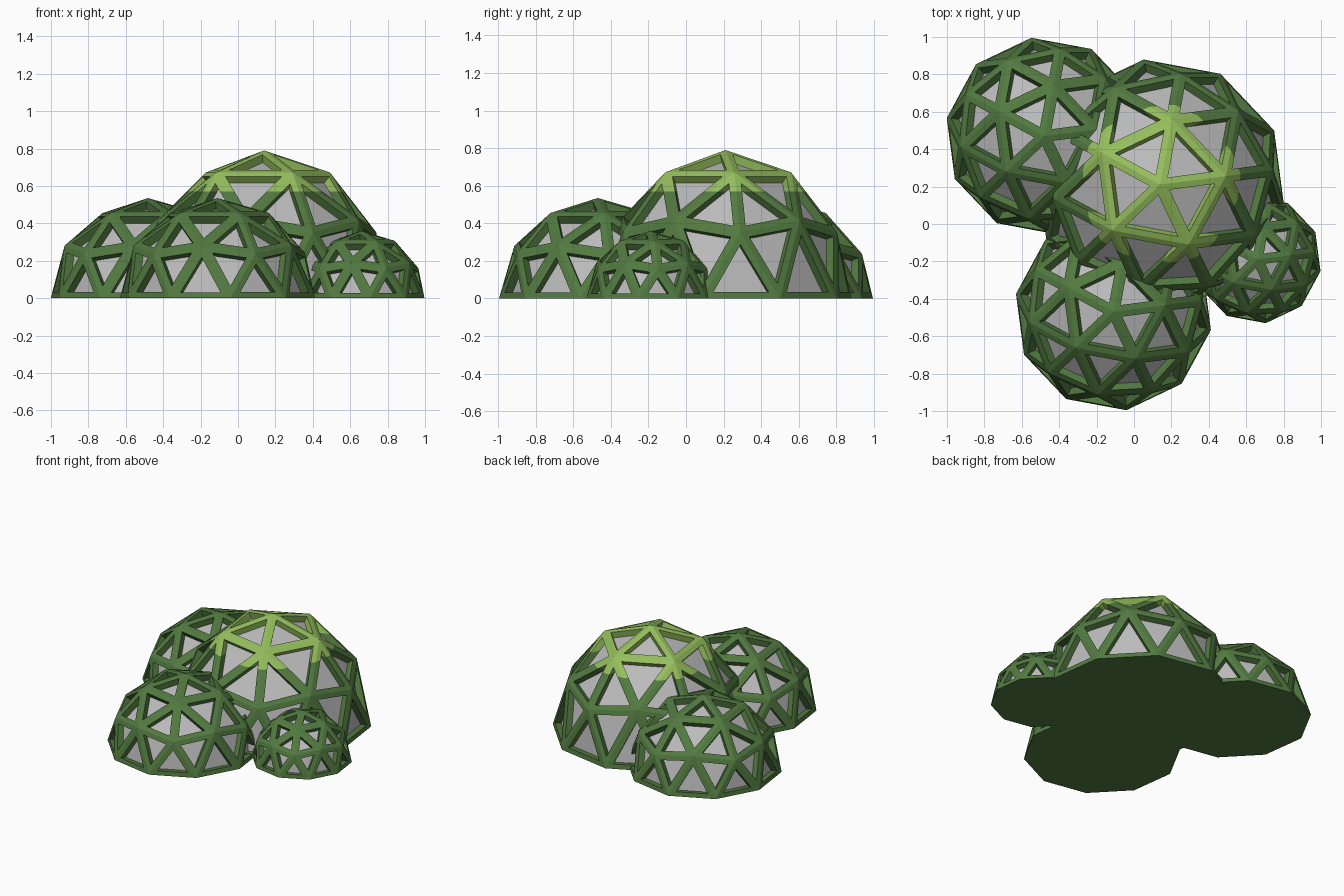
import bpy, bmesh, math
from mathutils import Matrix, Vector

if "Cube" in bpy.data.objects:
    bpy.data.objects.remove(bpy.data.objects["Cube"])


def material(name, rgb):
    m = bpy.data.materials.new(name)
    m.diffuse_color = (*rgb, 1.0)
    m.use_nodes = True
    m.node_tree.nodes["Principled BSDF"].inputs["Base Color"].default_value = m.diffuse_color
    return m


FRAME, PANEL, CROWN = 0, 1, 2
mats = [
    material("dark_green", (0.085, 0.195, 0.052)),
    material("pale_grey", (0.50, 0.50, 0.50)),
    material("light_green", (0.30, 0.52, 0.11)),
]
TURN = math.radians(7.5)


def dome(name, x, y, radius, height, strut, depth, crown_z=None):
    bm = bmesh.new()
    # lower-half removed from a geodesic ball
    bmesh.ops.create_icosphere(bm, subdivisions=2, radius=1.0)
    lower = [f for f in bm.faces if f.calc_center_median().z < 0]
    bmesh.ops.delete(bm, geom=lower, context='FACES')
    bm.transform(Matrix.Translation((x, y, 0)) @ Matrix.Rotation(TURN, 4, 'Z')
                 @ Matrix.Diagonal((radius, radius, height, 1)))
    bm.normal_update()

    # struts around sunken triangular panels
    panels = list(bm.faces)
    bmesh.ops.inset_individual(bm, faces=panels, thickness=strut,
                               use_even_offset=True)
    bm.normal_update()
    bmesh.ops.inset_individual(bm, faces=panels, thickness=0.001, depth=-depth,
                               use_even_offset=True)
    for f in bm.faces:
        f.material_index = FRAME
    for f in panels:
        f.material_index = PANEL

    # flat floor
    rim = [e for e in bm.edges if e.is_boundary]
    bmesh.ops.contextual_create(bm, geom=rim, mat_nr=FRAME)

    # lighter struts at the top
    if crown_z is not None:
        geom = list(bm.verts) + list(bm.edges) + list(bm.faces)
        bmesh.ops.bisect_plane(bm, geom=geom, dist=1e-5,
                               plane_co=Vector((0, 0, crown_z)),
                               plane_no=Vector((0, 0, 1)))
        for f in bm.faces:
            if f.material_index == FRAME and f.calc_center_median().z > crown_z:
                f.material_index = CROWN

    bmesh.ops.recalc_face_normals(bm, faces=list(bm.faces))
    mesh = bpy.data.meshes.new(name)
    bm.to_mesh(mesh)
    bm.free()
    for m in mats:
        mesh.materials.append(m)
    bpy.context.collection.objects.link(bpy.data.objects.new(name, mesh))


dome("main_dome", 0.14, 0.21, 0.675, 0.79, 0.034, 0.045, crown_z=0.57)
dome("back_left_dome", -0.48, 0.47, 0.53, 0.535, 0.032, 0.045)
dome("front_dome", -0.11, -0.47, 0.53, 0.535, 0.032, 0.045)
dome("right_dome", 0.66, -0.19, 0.343, 0.36, 0.028, 0.038)
